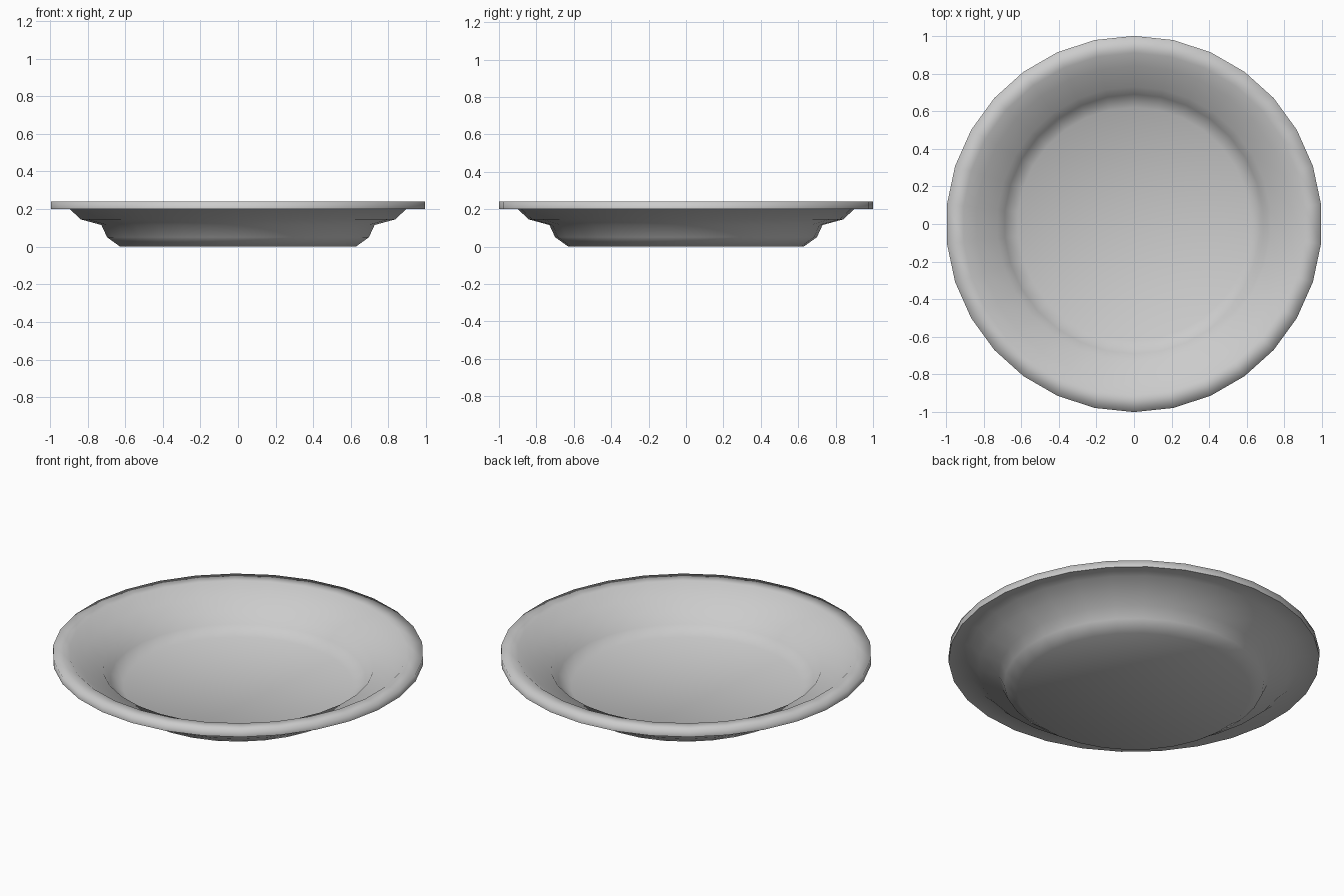
import bpy
import bmesh
from math import cos, sin, tau, pi

SIDES = 30

cube = bpy.data.objects.get("Cube")
if cube:
    bpy.data.objects.remove(cube, do_unlink=True)

# Single glaze colour
glaze = bpy.data.materials.new("light grey glaze")
glaze.use_nodes = True
color = (0.6, 0.6, 0.6, 1)
glaze.diffuse_color = color
glaze.node_tree.nodes["Principled BSDF"].inputs["Base Color"].default_value = color

# Cross-section (radius, height): underside, rim, then the inside of the bowl
underside = [(0.63, 0.0), (0.70, 0.05), (0.73, 0.115), (0.84, 0.145), (0.90, 0.20)]
rim = [(1.0, 0.20), (1.0, 0.24), (0.91, 0.24)]
inside = [(0.84, 0.18), (0.73, 0.15), (0.69, 0.085), (0.62, 0.04)]
profile = underside + rim + inside

bm = bmesh.new()


def ring(radius, height):
    """One ring of vertices, with a vertex on the y axis."""
    angles = [pi / 2 + tau * i / SIDES for i in range(SIDES)]
    return [bm.verts.new((radius * cos(a), radius * sin(a), height)) for a in angles]


def cap(loop, height):
    """Close a ring with a fan around a centre vertex."""
    centre = bm.verts.new((0, 0, height))
    for i in range(SIDES):
        bm.faces.new((loop[i], loop[(i + 1) % SIDES], centre))


rings = [ring(r, z) for r, z in profile]
for low, high in zip(rings, rings[1:]):
    for i in range(SIDES):
        j = (i + 1) % SIDES
        bm.faces.new((low[i], low[j], high[j], high[i]))
cap(rings[0], profile[0][1])
cap(rings[-1], profile[-1][1])
bmesh.ops.recalc_face_normals(bm, faces=bm.faces)

# Smooth everywhere except the lower edge of the rim
for face in bm.faces:
    face.smooth = True
lower_edge = rings[len(underside)]
for i in range(SIDES):
    bm.edges.get((lower_edge[i], lower_edge[(i + 1) % SIDES])).smooth = False

mesh = bpy.data.meshes.new("dish")
bm.to_mesh(mesh)
bm.free()
mesh.materials.append(glaze)
dish = bpy.data.objects.new("dish", mesh)
bpy.context.collection.objects.link(dish)
